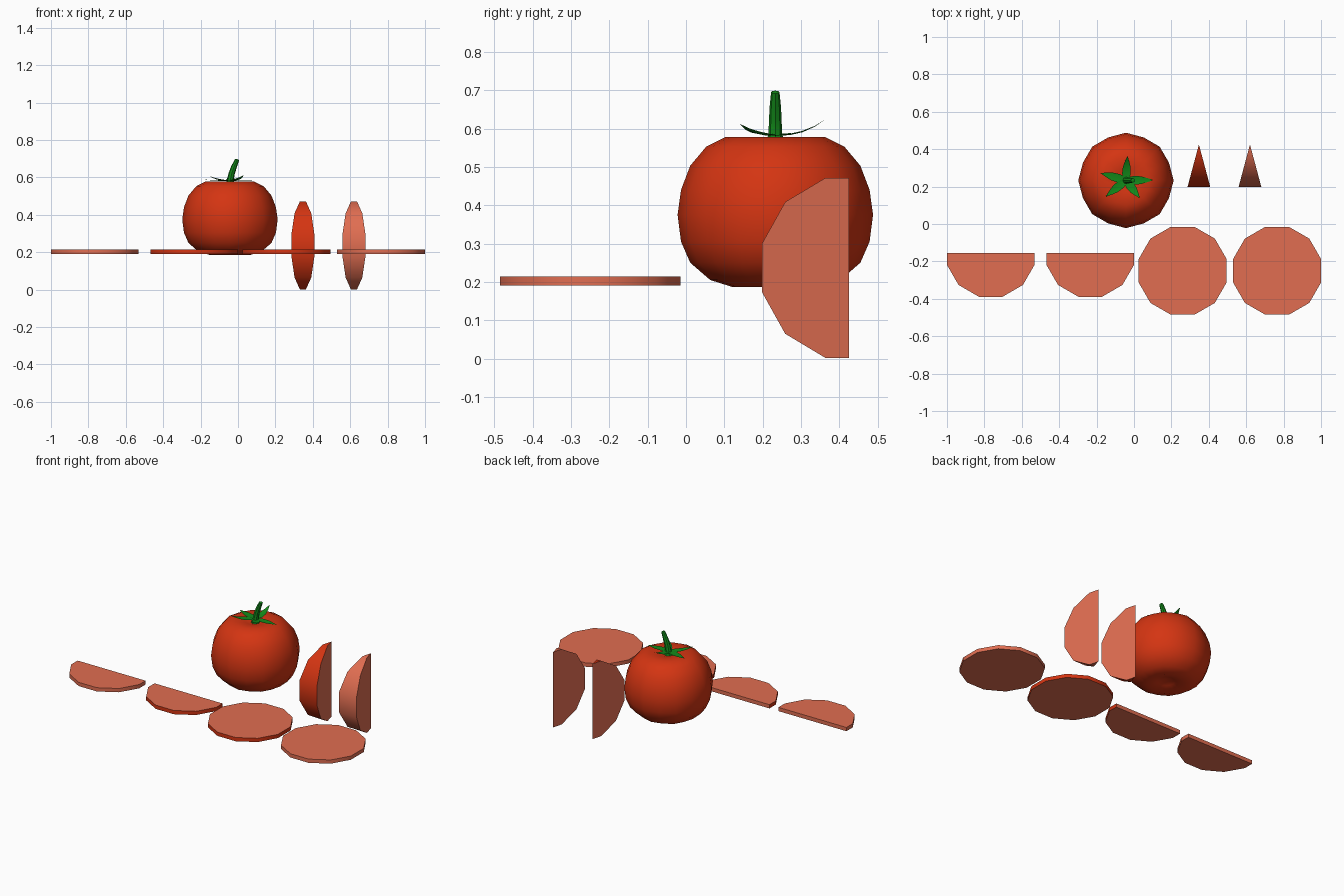
import bpy, bmesh, math
from mathutils import Vector

if "Cube" in bpy.data.objects:
    bpy.data.objects.remove(bpy.data.objects["Cube"])


def material(name, rgb):
    m = bpy.data.materials.new(name)
    m.diffuse_color = (*rgb, 1)
    m.use_nodes = True
    m.node_tree.nodes["Principled BSDF"].inputs["Base Color"].default_value = m.diffuse_color
    return m


SKIN = material("tomato red skin", (0.66, 0.035, 0.006))
FLESH = material("pale red flesh", (0.75, 0.155, 0.083))
GREEN = material("leaf green", (0.006, 0.25, 0.01))


def make(name, verts, faces, mats, ids=None, angle=40, fix=True):
    me = bpy.data.meshes.new(name)
    me.from_pydata(verts, [], faces)
    for m in mats:
        me.materials.append(m)
    if ids:
        for p, i in zip(me.polygons, ids):
            p.material_index = i
    if fix:
        bm = bmesh.new()
        bm.from_mesh(me)
        bmesh.ops.recalc_face_normals(bm, faces=bm.faces)
        bm.to_mesh(me)
        bm.free()
    ob = bpy.data.objects.new(name, me)
    bpy.context.collection.objects.link(ob)
    bpy.ops.object.select_all(action='DESELECT')
    ob.select_set(True)
    bpy.context.view_layer.objects.active = ob
    bpy.ops.object.shade_smooth_by_angle(angle=math.radians(angle))
    return ob


def ring_tube(rings, tip_a=None, tip_b=None):
    """Skin a list of equal rings, closing each end on a point."""
    n = len(rings[0])
    verts = [v for r in rings for v in r]
    faces = [(i * n + j, i * n + (j + 1) % n, (i + 1) * n + (j + 1) % n, (i + 1) * n + j)
             for i in range(len(rings) - 1) for j in range(n)]
    for tip, start in ((tip_a, 0), (tip_b, (len(rings) - 1) * n)):
        verts.append(tip)
        faces += [(start + j, start + (j + 1) % n, len(verts) - 1) for j in range(n)]
    return verts, faces


# whole tomato: lathed body with a dimple at both ends
CX, CY = -0.043, 0.233
profile = [(0.05, .203), (0.11, .186), (0.17, .205), (0.222, .25), (0.246, .305),
           (0.255, .375), (0.246, .44), (0.222, .503), (0.18, .553), (0.13, .578), (0.06, .572)]
rings = []
for r, z in profile:
    ring = []
    for j in range(16):
        a = math.tau * j / 16
        k = 1 if j % 2 == 0 else 0.975
        ring.append((CX + r * k * math.cos(a), CY + r * k * math.sin(a), z))
    rings.append(ring)
make("whole_tomato", *ring_tube(rings, (CX, CY, .22), (CX, CY, .555)), [SKIN], angle=60)

# curved stem
rings = []
path = [(-.043, .56, .026), (-.041, .585, .018), (-.034, .62, .0165),
        (-.022, .655, .015), (-.005, .695, .011)]
for x, z, r in path:
    tilt = 0.35 * (z - .56) / .14
    rings.append([(x + r * math.cos(a), CY + r * math.sin(a), z - r * math.cos(a) * tilt)
                  for a in (math.tau * j / 8 for j in range(8))])
make("stem", *ring_tube(rings, (-.043, CY, .56), (-.004, CY, .699)), [GREEN])

# five pointed leaves: bent strips with a raised edge
tips = [(-.035, .362, .623), (.1, .235, .583), (.03, .14, .612), (-.15, .147, .606), (-.178, .272, .588)]
for n, tip in enumerate(tips):
    d = Vector((tip[0] - CX, tip[1] - CY, 0))
    side = Vector((-d.y, d.x, 0)).normalized()
    verts = []
    for t, w in ((0, .016), (.3, .023), (.55, .021), (.8, .011), (1, .001)):
        z = .581 + (tip[2] - .581) * t ** 2.5
        p = Vector((CX, CY, z)) + d * t
        verts += [p - side * w + Vector((0, 0, w * .15)), p, p + side * w + Vector((0, 0, w * .15))]
    faces = [(i * 3 + j, i * 3 + j + 3, i * 3 + j + 4, i * 3 + j + 1)
             for i in range(4) for j in range(2)]
    make(f"leaf_{n + 1}", verts, faces, [GREEN], fix=False)

# twelve-sided outline shared by all cut pieces
R = 0.235 / math.cos(math.pi / 12)


def outline(first, last):
    return [(R * math.cos(math.radians(15 + 30 * k)), R * math.sin(math.radians(15 + 30 * k)))
            for k in range(first, last)]


def slice_piece(name, x, y, half, rind):
    pts = [(-.235, 0)] + outline(6, 12) + [(.235, 0)] if half else outline(0, 12)
    n = len(pts)
    verts = [(x + px, y + py, z) for z in (.19, .2135) for px, py in pts]
    faces = [tuple(range(n)), tuple(range(n, 2 * n))]
    faces += [(j, (j + 1) % n, n + (j + 1) % n, n + j) for j in range(n)]
    ids = [0, 0] + [1] * n
    if half:
        ids[-1] = 0  # straight cut side shows flesh
    make(name, verts, faces, [FLESH, rind], ids)


slice_piece("half_slice_peeled", -.766, -.154, True, FLESH)
slice_piece("half_slice_with_skin", -.234, -.154, True, SKIN)
slice_piece("round_slice_with_skin", .26, -.25, False, SKIN)
slice_piece("round_slice_peeled", .765, -.25, False, FLESH)


# upright wedges: half outline opened by 30 degrees about its straight edge
def wedge(name, x, rind):
    half = outline(-3, 3)
    s, c = math.sin(math.radians(15)), math.cos(math.radians(15))
    n = len(half)
    yc, zc = .425, .2365
    verts = [(x + k * r * s, yc - r * c, zc + z) for k in (-1, 1) for r, z in half]
    verts += [(x, yc, zc - .235), (x, yc, zc + .235)]
    faces = [tuple(range(n)) + (2 * n + 1, 2 * n), tuple(range(n, 2 * n)) + (2 * n + 1, 2 * n)]
    faces += [(j, j + 1, n + j + 1, n + j) for j in range(n - 1)]
    faces += [(0, n, 2 * n), (n - 1, 2 * n - 1, 2 * n + 1)]
    make(name, verts, faces, [FLESH, rind], [0, 0] + [1] * (n + 1))


wedge("wedge_with_skin", .347, SKIN)
wedge("wedge_peeled", .62, FLESH)
